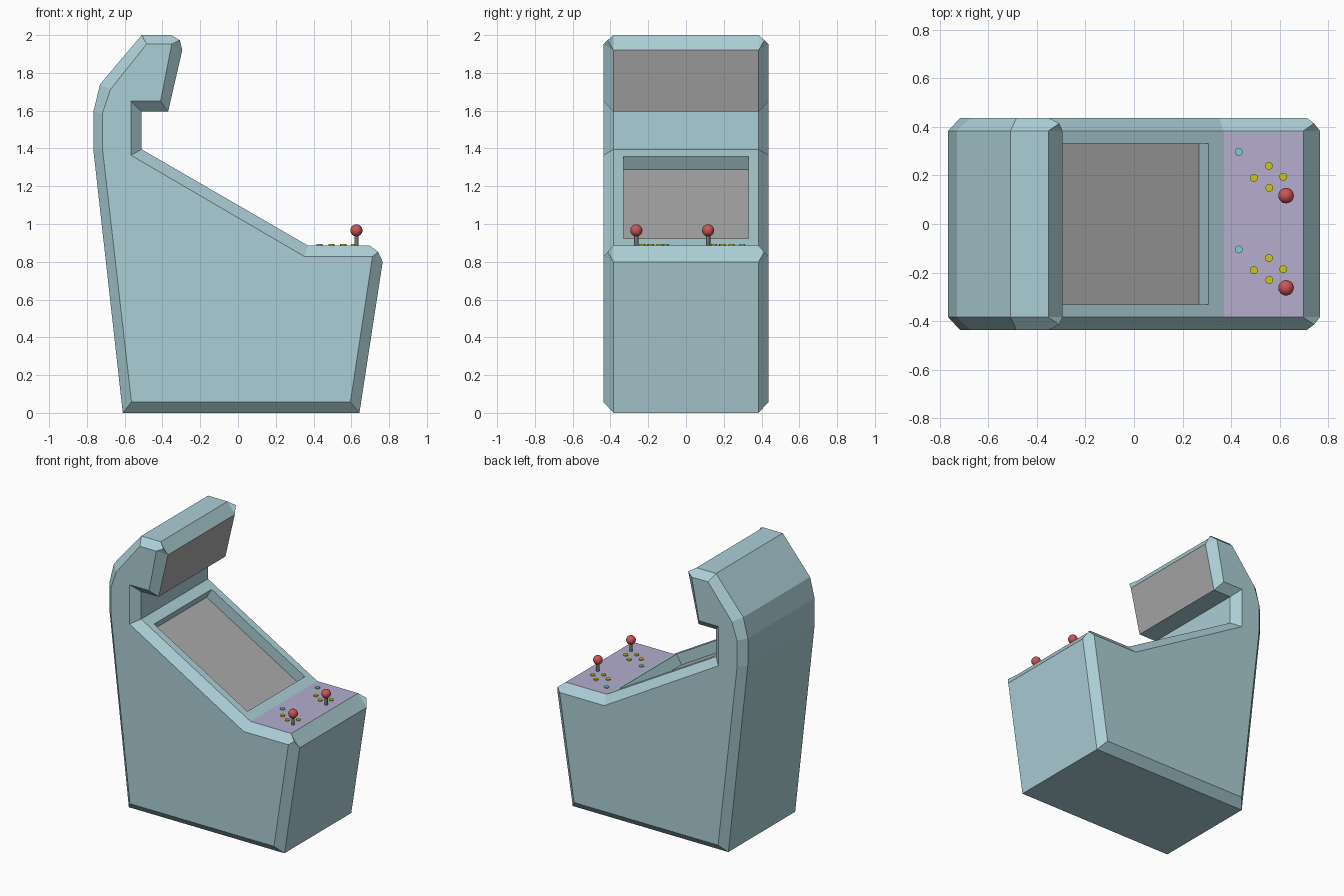
import bpy, bmesh
from mathutils import Vector

if "Cube" in bpy.data.objects:
    bpy.data.objects.remove(bpy.data.objects["Cube"])


def material(name, rgb):
    m = bpy.data.materials.new(name)
    m.diffuse_color = (*rgb, 1)
    m.use_nodes = True
    m.node_tree.nodes["Principled BSDF"].inputs["Base Color"].default_value = m.diffuse_color
    return m


BLUE = material("cabinet_blue", (0.41, 0.62, 0.67))
PURPLE = material("panel_purple", (0.46, 0.42, 0.62))
GREY = material("screen_grey", (0.40, 0.40, 0.40))
YELLOW = material("button_yellow", (0.62, 0.58, 0.01))
CYAN = material("button_cyan", (0.20, 0.62, 0.62))
RED = material("ball_red", (0.60, 0.09, 0.09))
STEEL = material("stick_grey", (0.17, 0.17, 0.17))

W_OUT, W_IN = 0.437, 0.384      # side face / start of the edge chamfer
# Profile corners (x, z): on the chamfered middle section, and on the side face
MIDDLE = [(-0.61, 0), (0.643, 0), (0.766, 0.80), (0.698, 0.886), (0.37, 0.886),
          (-0.51, 1.395), (-0.51, 1.595), (-0.37, 1.595), (-0.295, 1.92),
          (-0.353, 2.0), (-0.51, 2.0), (-0.73, 1.74), (-0.766, 1.595), (-0.766, 1.395)]
SIDE = [(-0.564, 0.058), (0.595, 0.058), (0.712, 0.828), (0.712, 0.828), (0.352, 0.828),
        (-0.567, 1.364), (-0.567, 1.65), (-0.41, 1.65), (-0.351, 1.952),
        (-0.351, 1.952), (-0.484, 1.952), (-0.675, 1.713), (-0.717, 1.587), (-0.717, 1.395)]
TIPS = {2: (0.742, 0.852), 8: (-0.308, 1.973)}   # clipped corner tips
PANEL, SLOPE, MARQUEE = 3, 4, 7                  # strips with special treatment


def cabinet():
    bm = bmesh.new()
    n = len(MIDDLE)

    def face(points, slot=0):
        f = bm.faces.new([bm.verts.new(p) for p in points])
        f.material_index = slot

    def pt(p, y):
        return Vector((p[0], y, p[1]))

    for s in (1, -1):
        # side face and its chamfered border
        face([pt(p, s * W_OUT) for i, p in enumerate(SIDE) if p != SIDE[i - 1]])
        for i in range(n):
            a, b = (pt(MIDDLE[k % n], s * W_IN) for k in (i, i + 1))
            c, d = (pt(SIDE[k % n], s * W_OUT) for k in (i, i + 1))
            if i in TIPS:
                tip = pt(TIPS[i], s * 0.415)
                for tri in ((a, b, tip), (a, tip, c), (tip, b, c)):
                    face(tri)
            else:
                face([a, b, d, c])
    # middle strips
    for i in range(n):
        a, b = MIDDLE[i], MIDDLE[(i + 1) % n]
        rim = [pt(a, W_IN), pt(a, -W_IN), pt(b, -W_IN), pt(b, W_IN)]
        if i != SLOPE:
            face(rim, {PANEL: 1, MARQUEE: 2}.get(i, 0))
            continue
        # slope with the recessed screen
        p, q = pt(a, 0), pt(b, 0)
        along = q - p
        depth = Vector((along.z, 0, -along.x)).normalized() * -0.079
        lo, hi = p + along * 0.071, p + along * 0.925
        side = Vector((0, 0.331, 0))
        hole = [lo + side, lo - side, hi - side, hi + side]
        floor = [h + depth for h in hole]
        for k in range(4):
            j = (k + 1) % 4
            face([rim[k], rim[j], hole[j], hole[k]])
            face([hole[k], hole[j], floor[j], floor[k]])
        face(floor, 2)
    bmesh.ops.remove_doubles(bm, verts=bm.verts, dist=0.0005)
    bmesh.ops.recalc_face_normals(bm, faces=bm.faces)
    me = bpy.data.meshes.new("cabinet")
    bm.to_mesh(me)
    bm.free()
    for m in (BLUE, PURPLE, GREY):
        me.materials.append(m)
    bpy.context.collection.objects.link(bpy.data.objects.new("cabinet", me))


def finish(name, mat):
    ob = bpy.context.object
    ob.name = name
    ob.data.materials.append(mat)
    bpy.ops.object.shade_smooth_by_angle()


def cylinder(name, x, y, z0, z1, r, mat):
    bpy.ops.mesh.primitive_cylinder_add(vertices=16, radius=r, depth=z1 - z0,
                                        location=(x, y, (z0 + z1) / 2))
    finish(name, mat)


cabinet()

# two sets of player controls
for player, dy in (("left", -0.38), ("right", 0)):
    cylinder(player + "_stick", 0.627, 0.117 + dy, 0.88, 0.95, 0.0115, STEEL)
    bpy.ops.mesh.primitive_uv_sphere_add(segments=20, ring_count=12, radius=0.032,
                                         location=(0.627, 0.117 + dy, 0.966))
    finish(player + "_stick_ball", RED)
    for k, (x, y) in enumerate([(0.494, 0.19), (0.556, 0.24), (0.558, 0.149), (0.615, 0.194)]):
        cylinder(f"{player}_button_{k + 1}", x, y + dy, 0.88, 0.894, 0.016, YELLOW)
    start_y = 0.297 if dy == 0 else -0.105
    cylinder(player + "_start_button", 0.432, start_y, 0.88, 0.894, 0.016, CYAN)
